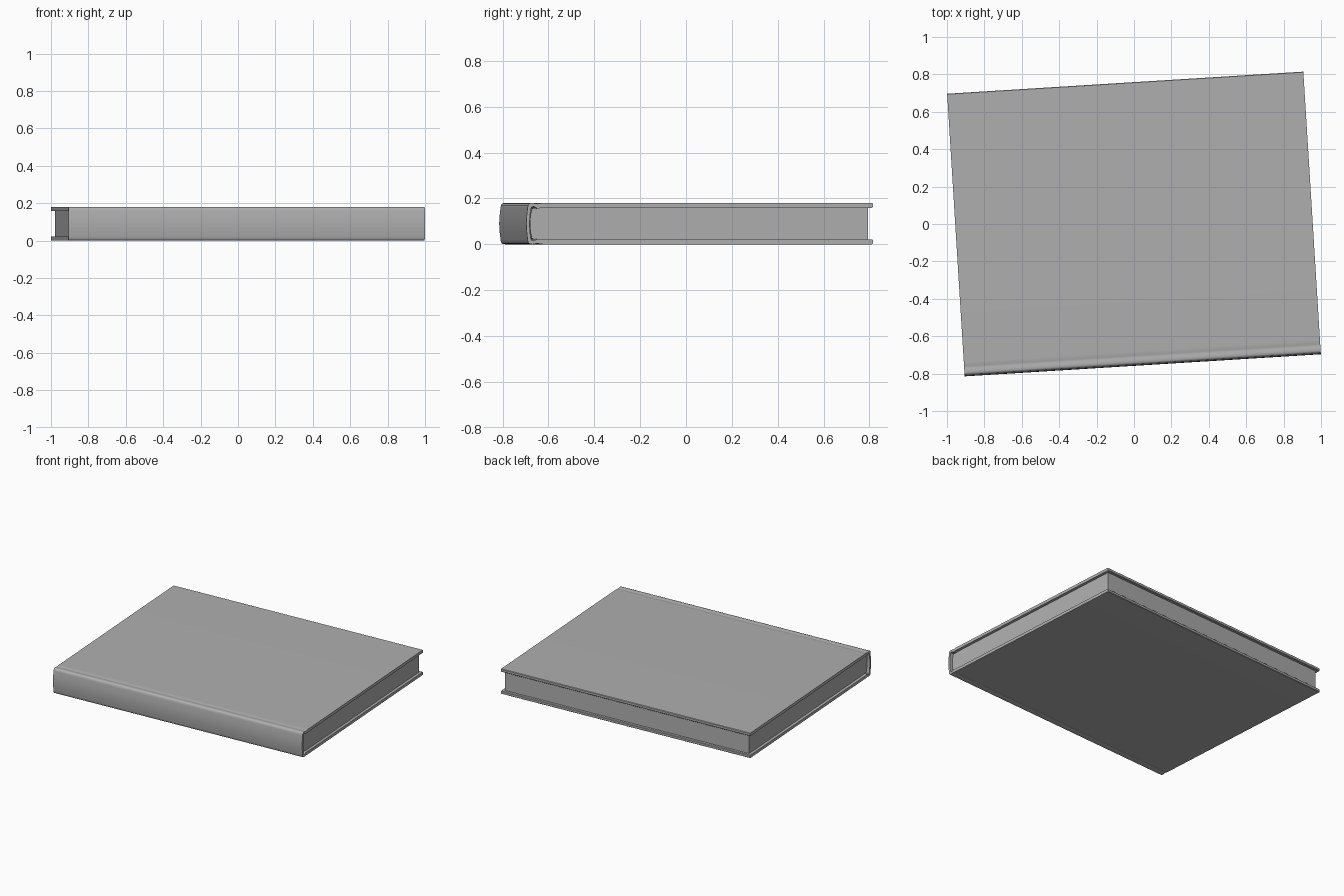
import bpy, bmesh, math

if "Cube" in bpy.data.objects:
    bpy.data.objects.remove(bpy.data.objects["Cube"])

ANGLE = math.radians(3.55)
MID = 0.09  # half the thickness of the closed book

# Mid grey shared by both parts
grey = bpy.data.materials.new("mid_grey")
grey.diffuse_color = (0.43, 0.43, 0.43, 1)
grey.use_nodes = True
grey.node_tree.nodes["Principled BSDF"].inputs["Base Color"].default_value = grey.diffuse_color


def mirrored(half):
    """Append the mirror image of a half profile across the middle height."""
    return half + [(y, 2 * MID - z) for y, z in reversed(half) if abs(z - MID) > 1e-6]


def extrude_profile(name, points, half_width):
    """Extrude a closed (y, z) profile along x and turn it into place."""
    bm = bmesh.new()
    face = bm.faces.new([bm.verts.new((-half_width, y, z)) for y, z in points])
    res = bmesh.ops.extrude_face_region(bm, geom=[face])
    moved = [v for v in res["geom"] if isinstance(v, bmesh.types.BMVert)]
    bmesh.ops.translate(bm, verts=moved, vec=(2 * half_width, 0, 0))
    bmesh.ops.recalc_face_normals(bm, faces=bm.faces)
    mesh = bpy.data.meshes.new(name)
    bm.to_mesh(mesh)
    bm.free()
    mesh.materials.append(grey)
    obj = bpy.data.objects.new(name, mesh)
    bpy.context.collection.objects.link(obj)
    obj.rotation_euler.z = ANGLE
    bpy.ops.object.select_all(action='DESELECT')
    obj.select_set(True)
    bpy.context.view_layer.objects.active = obj
    bpy.ops.object.shade_smooth_by_angle(angle=math.radians(40))
    return obj


# Hard cover: boards, hinge grooves and rounded spine in one wrap
outer = [(0.757, 0.177), (0.754, 0.18), (-0.680, 0.18), (-0.692, 0.1795),
         (-0.702, 0.1775), (-0.709, 0.1765), (-0.716, 0.1775), (-0.728, 0.18),
         (-0.738, 0.1795), (-0.745, 0.177), (-0.749, 0.171), (-0.751, 0.160),
         (-0.755, 0.125), (-0.757, MID)]
inner = [(-0.743, MID), (-0.741, 0.12), (-0.738, 0.15), (-0.734, 0.162),
         (-0.727, 0.165), (-0.717, 0.161), (-0.709, 0.157), (-0.700, 0.157),
         (-0.690, 0.159), (0.754, 0.159), (0.757, 0.162)]
outer_loop = mirrored(outer)
inner_loop = mirrored(list(reversed(inner)))
extrude_profile("cover", outer_loop + list(reversed(inner_loop)), 0.954)

# Page block: flat fore edge, rounded back edge
pages = [(0.737, MID), (0.737, 0.1595), (-0.690, 0.1595), (-0.709, 0.156),
         (-0.720, 0.159), (-0.731, 0.155), (-0.737, 0.13), (-0.740, MID)]
lower = [(y, 2 * MID - z) for y, z in reversed(pages[1:-1])]
extrude_profile("pages", pages + lower, 0.934)
